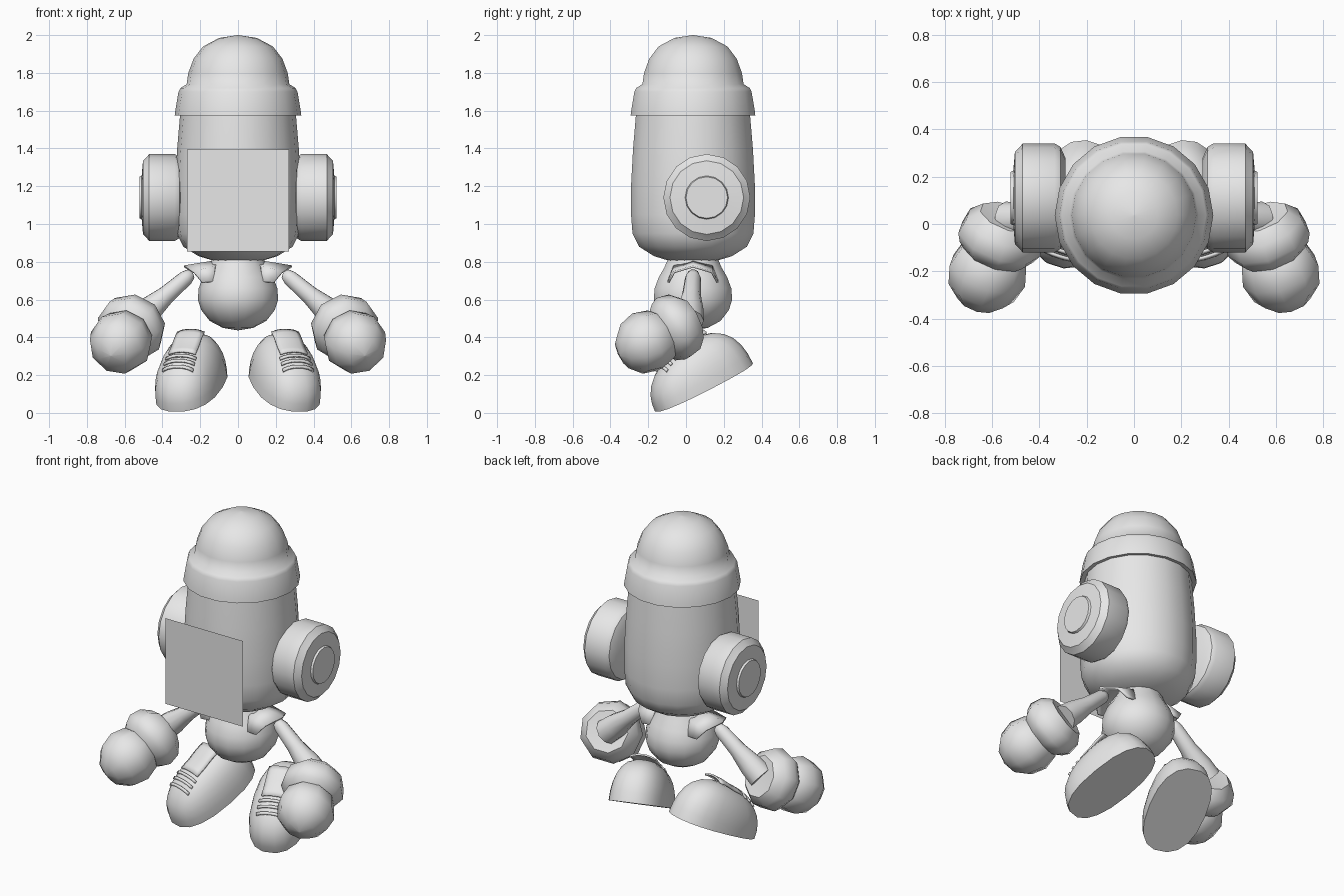
import bpy, bmesh, math
from mathutils import Vector

if "Cube" in bpy.data.objects:
    bpy.data.objects.remove(bpy.data.objects["Cube"])

grey = bpy.data.materials.new("light_grey")
grey.diffuse_color = (0.8, 0.8, 0.8, 1)
grey.use_nodes = True
grey.node_tree.nodes["Principled BSDF"].inputs["Base Color"].default_value = grey.diffuse_color


def make(name, verts, faces, mirror=False, angle=50, solid=0, closed=True):
    """Mesh object with smooth shading, optional thickness and left/right mirror."""
    me = bpy.data.meshes.new(name)
    me.from_pydata([tuple(v) for v in verts], [], faces)
    bm = bmesh.new()
    bm.from_mesh(me)
    bmesh.ops.remove_doubles(bm, verts=bm.verts, dist=0.0005)
    if closed:
        bmesh.ops.recalc_face_normals(bm, faces=bm.faces)
    bm.to_mesh(me)
    bm.free()
    me.materials.append(grey)
    me.shade_smooth()
    me.set_sharp_from_angle(angle=math.radians(angle))
    ob = bpy.data.objects.new(name, me)
    bpy.context.collection.objects.link(ob)
    if solid:
        m = ob.modifiers.new("thickness", "SOLIDIFY")
        m.thickness = solid
        m.offset = 0
    if mirror:
        ob.modifiers.new("mirror", "MIRROR")
    return ob


def lathe(name, profile, centre, axis=(0, 0, 1), sides=16, **kw):
    """Turn (radius, distance) pairs around an axis; ends are capped."""
    c, a = Vector(centre), Vector(axis).normalized()
    ref = Vector((0, 0, 1)) if abs(a.z) < 0.9 else Vector((0, 1, 0))
    p = a.cross(ref).normalized()
    q = a.cross(p)
    verts, faces = [], []
    for r, t in profile:
        for i in range(sides):
            w = math.tau * i / sides
            verts.append(c + a * t + (p * math.cos(w) + q * math.sin(w)) * r)
    for k in range(len(profile) - 1):
        for i in range(sides):
            j = (i + 1) % sides
            b = k * sides
            faces.append((b + i, b + j, b + sides + j, b + sides + i))
    faces.append(tuple(range(sides)))
    faces.append(tuple(range(len(verts) - sides, len(verts))))
    return make(name, verts, faces, **kw)


def ball(r, n):
    return [(max(0.002, r * math.sin(math.pi * i / n)), -r * math.cos(math.pi * i / n))
            for i in range(n + 1)]


# head and domed cap with its brim
MID = (0, 0.037, 0)
lathe("head", [(0.11, 0.80), (0.21, 0.83), (0.29, 0.88), (0.325, 0.95), (0.333, 1.05),
               (0.333, 1.20), (0.322, 1.40), (0.303, 1.62)], MID, sides=18)
lathe("cap", [(0.29, 1.585), (0.335, 1.575), (0.332, 1.60), (0.315, 1.70), (0.305, 1.72),
              (0.272, 1.74), (0.263, 1.80), (0.235, 1.875), (0.185, 1.94), (0.10, 1.985),
              (0.002, 2.0)], MID, sides=18, angle=65)

# round ear pads
lathe("ear_pad", [(0.17, 0.29), (0.215, 0.31), (0.23, 0.335), (0.23, 0.47), (0.215, 0.483),
                  (0.195, 0.503), (0.115, 0.51), (0.11, 0.522)],
      (0, 0.11, 1.14), (1, 0, 0), mirror=True, angle=35)

# flat face panel
make("face_panel", [(-0.27, -0.335, 0.855), (0.27, -0.335, 0.855),
                    (0.27, -0.335, 1.395), (-0.27, -0.335, 1.395)], [(0, 1, 2, 3)], closed=False)

# rounded body with a neck
lathe("body", [(0.002, 0.437), (0.08, 0.45), (0.15, 0.487), (0.195, 0.545), (0.213, 0.60),
               (0.208, 0.66), (0.185, 0.72), (0.155, 0.77), (0.13, 0.83)], MID, sides=14)

# arched short sleeves
outer = [(0.19, -0.13, 0.69), (0.235, -0.10, 0.745), (0.285, 0, 0.775),
         (0.235, 0.10, 0.745), (0.19, 0.13, 0.69)]
inner = [(0.13, -0.13, 0.695), (0.12, -0.10, 0.775), (0.10, 0, 0.805),
         (0.12, 0.10, 0.775), (0.13, 0.13, 0.695)]
sleeve = [(x, y + 0.037, z) for x, y, z in outer + inner]
make("sleeve", sleeve, [(i, i + 1, i + 6, i + 5) for i in range(4)],
     mirror=True, solid=0.012)

# arms
shoulder, cuff = Vector((0.275, 0.037, 0.715)), Vector((0.565, -0.06, 0.45))
aim = Vector((0.31, -0.85, -0.43)).normalized()
wrist = cuff - aim * 0.09
span = (wrist - shoulder).length
lathe("arm", [(0.004, -0.045), (0.03, -0.033), (0.042, 0), (0.05, span * 0.4),
              (0.072, span * 0.75), (0.078, span)],
      shoulder, wrist - shoulder, sides=10, mirror=True)

# glove cuffs and hands
lathe("glove_cuff", [(0.07, -0.10), (0.125, -0.105), (0.172, -0.055), (0.185, 0.015),
                     (0.165, 0.055), (0.145, 0.075), (0.12, 0.10)],
      cuff, aim, sides=9, mirror=True)
lathe("hand", ball(0.17, 6), (0.62, -0.207, 0.375), aim, sides=9, mirror=True)

# shoe frame: toe low and turned out, heel raised
toe, heel = Vector((0.33, -0.165, 0.0)), Vector((0.16, 0.355, 0.27))
U = (heel - toe).normalized()
W = Vector((U.y, -U.x, 0)).normalized()
N = W.cross(U)
SHOE = (toe + heel) / 2
LEN, WID, HGT, EXP = 0.293, 0.172, 0.25, 2.4


def shoe_point(w, u, lift=0.0):
    """Point on the shoe dome above sole position (w, u)."""
    f = max(0.0, 1 - abs(u / LEN) ** EXP - abs(w / WID) ** EXP)
    n = HGT * f ** (1 / EXP) * (1 + 0.15 * u / LEN)
    return SHOE + W * w + U * u + N * (n + lift)


sides, verts, faces = 18, [], []
rhos = [1, 0.99, 0.95, 0.87, 0.75, 0.58, 0.35, 0.001]
for rho in rhos:
    for i in range(sides):
        c, s = math.cos(math.tau * i / sides), math.sin(math.tau * i / sides)
        w = math.copysign(abs(c) ** (2 / EXP), c) * WID * rho
        u = math.copysign(abs(s) ** (2 / EXP), s) * LEN * rho
        p = shoe_point(w, u)
        verts.append(SHOE + W * w + U * u if rho == 1 else p)
for k in range(len(rhos) - 1):
    for i in range(sides):
        j, b = (i + 1) % sides, k * sides
        faces.append((b + i, b + j, b + sides + j, b + sides + i))
faces.append(tuple(range(sides)))
make("shoe", verts, faces, mirror=True)


def strip(name, w0, w1, u0, u1, lift, nw=6, nu=1):
    """Thin patch draped over the shoe; lift is a function of u."""
    vs, fs = [], []
    for a in range(nu + 1):
        u = u0 + (u1 - u0) * a / nu
        for b in range(nw + 1):
            vs.append(shoe_point(w0 + (w1 - w0) * b / nw, u, lift(u)))
    for a in range(nu):
        for b in range(nw):
            i = a * (nw + 1) + b
            fs.append((i, i + 1, i + nw + 2, i + nw + 1))
    make(name, vs, fs, mirror=True, solid=0.01)


# shoe tongue and laces
strip("shoe_tongue", -0.075, 0.075, -0.07, 0.12,
      lambda u: 0.006 + 0.2 * max(0, u), nu=6)
for k in range(3):
    strip("shoe_lace_%d" % (k + 1), -0.085, 0.085, -0.105 - 0.036 * k,
          -0.09 - 0.036 * k, lambda u: 0.006)
